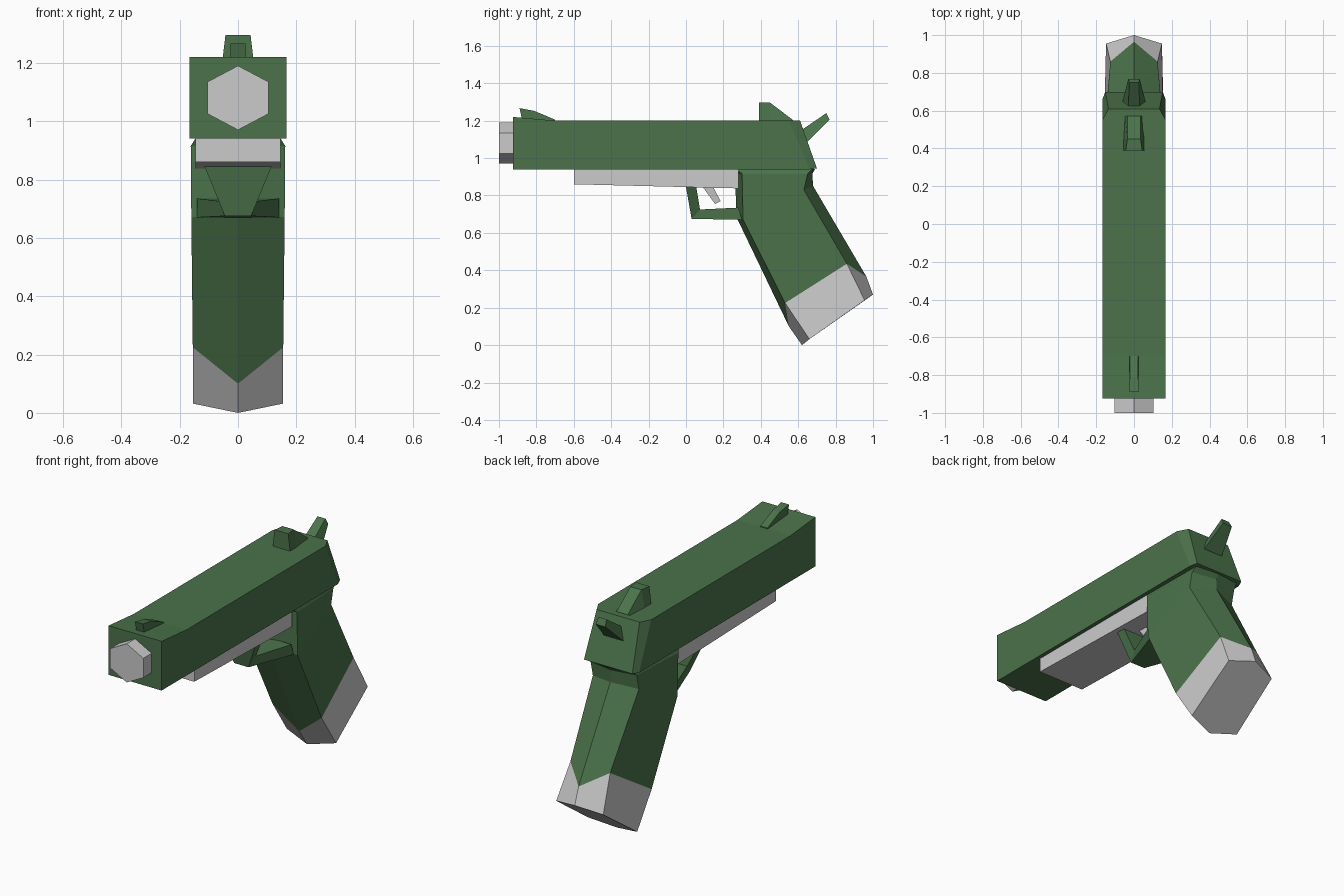
import bpy, bmesh
from math import sin, cos, pi

green = bpy.data.materials.new("green")
green.diffuse_color = (0.07, 0.17, 0.07, 1)


def loft(name, rings, mat=None, start=True, end=True):
    """Skin a list of equal-length rings of (x, y, z) points."""
    bm = bmesh.new()
    loops = [[bm.verts.new(p) for p in ring] for ring in rings]
    n = len(rings[0])
    for a, b in zip(loops, loops[1:]):
        for i in range(n):
            j = (i + 1) % n
            bm.faces.new((a[i], a[j], b[j], b[i]))
    if start:
        bm.faces.new(loops[0][::-1])
    if end:
        bm.faces.new(loops[-1])
    bmesh.ops.recalc_face_normals(bm, faces=bm.faces)
    me = bpy.data.meshes.new(name)
    bm.to_mesh(me)
    bm.free()
    ob = bpy.data.objects.new(name, me)
    bpy.context.collection.objects.link(ob)
    if mat:
        me.materials.append(mat)
    return ob


def strip(name, sections, mat=None):
    """Loft four-sided sections: (half width a, (y, z) a, half width b, (y, z) b)."""
    return loft(name, [[(-wa, *a), (wa, *a), (wb, *b), (-wb, *b)]
                       for wa, a, wb, b in sections], mat)


# Slide, with slightly raised muzzle end and chamfered slanted rear
strip("slide", [
    (0.167, (-0.925, 0.94), 0.167, (-0.925, 1.22)),
    (0.167, (-0.70, 0.94), 0.167, (-0.70, 1.20)),
    (0.167, (0.66, 0.94), 0.167, (0.55, 1.20)),
    (0.152, (0.70, 0.945), 0.135, (0.61, 1.20)),
], green)

# Six-sided barrel end
loft("barrel", [[(0.104 / 0.866 * sin(k * pi / 3), y, 1.08 + 0.11 * cos(k * pi / 3))
                 for k in range(6)] for y in (-1.0, -0.90)])

# Grey rail under the slide
strip("under_rail", [
    (0.145, (-0.60, 0.86), 0.145, (-0.60, 0.945)),
    (0.145, (0.28, 0.838), 0.145, (0.28, 0.945)),
])

# Trigger guard, pinched at its front corner and flaring into the grip
strip("trigger_guard", [
    (0.115, (0.0, 0.845), 0.115, (0.055, 0.845)),
    (0.045, (0.03, 0.675), 0.06, (0.075, 0.725)),
    (0.14, (0.30, 0.67), 0.14, (0.28, 0.735)),
], green)

# Trigger
strip("trigger", [
    (0.04, (0.09, 0.845), 0.04, (0.145, 0.845)),
    (0.03, (0.155, 0.755), 0.03, (0.185, 0.77)),
])


def grip_ring(front, wf, side_front, wb, side_back, back):
    """Six-sided grip section with a ridge at the front and back."""
    return [(0, *front), (wf, *side_front), (wb, *side_back),
            (0, *back), (-wb, *side_back), (-wf, *side_front)]


# Grip and its grey base share one seam ring
seam = grip_ring((0.55, 0.10), 0.155, (0.53, 0.225), 0.125, (0.86, 0.435), (0.965, 0.365))
loft("grip", [
    grip_ring((0.265, 0.942), 0.145, (0.27, 0.942), 0.14, (0.675, 0.942), (0.69, 0.942)),
    grip_ring((0.265, 0.91), 0.162, (0.30, 0.915), 0.145, (0.65, 0.915), (0.675, 0.915)),
    grip_ring((0.267, 0.69), 0.16, (0.305, 0.67), 0.145, (0.63, 0.83), (0.68, 0.85)),
    seam,
], green, end=False)
loft("grip_base", [
    seam,
    grip_ring((0.62, 0.0), 0.155, (0.66, 0.032), 0.148, (0.955, 0.24), (1.0, 0.27)),
], start=False)

# Rear sight
strip("rear_sight", [
    (0.055, (0.39, 1.195), 0.043, (0.39, 1.296)),
    (0.055, (0.45, 1.195), 0.035, (0.45, 1.296)),
    (0.048, (0.575, 1.195), 0.035, (0.57, 1.205)),
], green)

# Front sight
strip("front_sight", [
    (0.025, (-0.875, 1.20), 0.025, (-0.89, 1.267)),
    (0.025, (-0.81, 1.195), 0.022, (-0.81, 1.252)),
    (0.025, (-0.70, 1.195), 0.022, (-0.70, 1.205)),
], green)

# Hammer, tapering to a blunt tip
strip("hammer", [
    (0.065, (0.63, 1.08), 0.04, (0.60, 1.14)),
    (0.06, (0.652, 1.09), 0.03, (0.625, 1.155)),
    (0.03, (0.768, 1.205), 0.025, (0.75, 1.24)),
], green)
